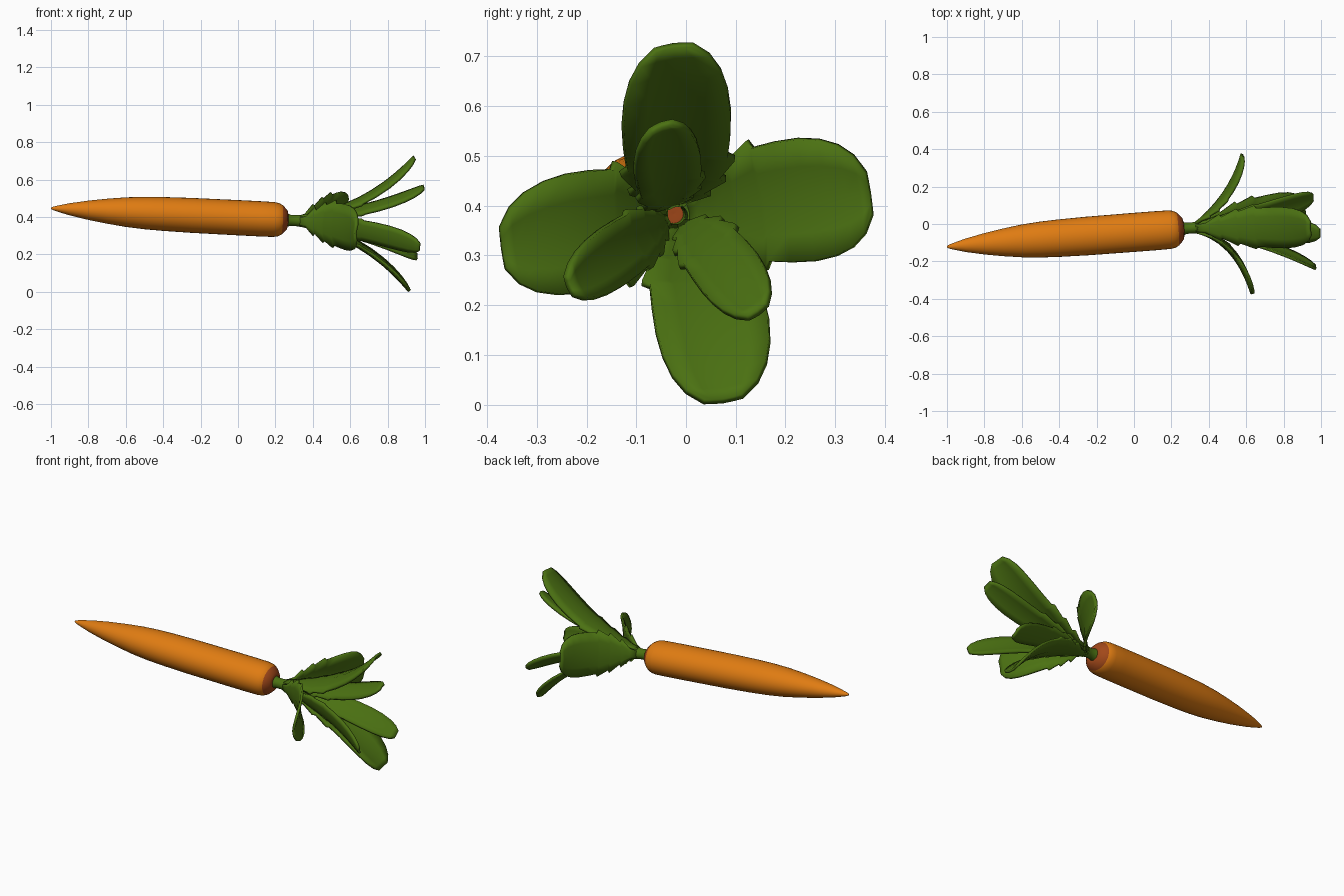
import bpy, math
from mathutils import Vector

if "Cube" in bpy.data.objects:
    bpy.data.objects.remove(bpy.data.objects["Cube"])


def material(name, rgb):
    m = bpy.data.materials.new(name)
    m.diffuse_color = (*rgb, 1)
    m.use_nodes = True
    m.node_tree.nodes["Principled BSDF"].inputs["Base Color"].default_value = m.diffuse_color
    return m


ORANGE = material("carrot orange", (0.74, 0.20, 0.006))
CROWN = material("dark crown orange", (0.36, 0.065, 0.01))
GREEN = material("leaf green", (0.07, 0.165, 0.006))


def make_object(name, verts, faces, mats, angle):
    mesh = bpy.data.meshes.new(name)
    mesh.from_pydata(verts, [], faces)
    mesh.validate()
    ob = bpy.data.objects.new(name, mesh)
    bpy.context.collection.objects.link(ob)
    for m in mats:
        mesh.materials.append(m)
    bpy.ops.object.select_all(action='DESELECT')
    ob.select_set(True)
    bpy.context.view_layer.objects.active = ob
    bpy.ops.object.shade_smooth_by_angle(angle=math.radians(angle))
    return ob


# The root's straight, slightly tilted axis
TIP, TOP = Vector((-1, -0.122, 0.447)), Vector((0.27, -0.024, 0.383))
AXIS = (TOP - TIP).normalized()


def centre(x):
    return TIP.lerp(TOP, (x + 1) / 1.27)


def lathe(profile, sides, sy=1.0, sz=1.0):
    """Rings around the axis from (x, radius) pairs."""
    verts, faces = [], []
    for x, r in profile:
        for i in range(sides):
            a = 2 * math.pi * i / sides
            dy, dz = r * sy * math.cos(a), r * sz * math.sin(a)
            dx = -(AXIS.y * dy + AXIS.z * dz) / AXIS.x
            verts.append(centre(x) + Vector((dx, dy, dz)))
    for k in range(len(profile) - 1):
        for i in range(sides):
            j = (i + 1) % sides
            faces.append((k * sides + i, k * sides + j,
                          (k + 1) * sides + j, (k + 1) * sides + i))
    return verts, [f[::-1] for f in faces]


# Carrot root, with the crown end in a darker colour
SIDES = 32
root = [(-1, 0.004), (-0.985, 0.011), (-0.95, 0.021), (-0.9, 0.034),
        (-0.8, 0.054), (-0.7, 0.070), (-0.6, 0.083), (-0.5, 0.091),
        (-0.4, 0.095), (-0.25, 0.098), (0, 0.099), (0.12, 0.099),
        (0.19, 0.098), (0.215, 0.094), (0.234, 0.084), (0.245, 0.074),
        (0.262, 0.055), (0.267, 0.035), (0.264, 0.001)]
verts, faces = lathe(root, SIDES, 1.05, 0.95)
faces.append(tuple(range(SIDES)))
faces.append(tuple(range(len(verts) - SIDES, len(verts)))[::-1])
carrot = make_object("carrot_root", verts, faces, [ORANGE, CROWN], 50)
for p in carrot.data.polygons:
    if (p.center - TIP).dot(AXIS) > (0.238 + 1) / AXIS.x:
        p.material_index = 1

# Hollow stem collar
stem = [(0.262, 0.036), (0.28, 0.030), (0.31, 0.029), (0.345, 0.034),
        (0.345, 0.022), (0.31, 0.019), (0.265, 0.019)]
make_object("stem", *lathe(stem, 16), [GREEN], 50)

# Toothed leaf outline: (fraction of length, fraction of half width)
OUTLINE = [(0, 0.16), (0.08, 0.25), (0.18, 0.65), (0.2, 0.52), (0.32, 0.92),
           (0.34, 0.80), (0.47, 1.08), (0.49, 0.95), (0.6, 1.0), (0.72, 1.02),
           (0.82, 0.97), (0.9, 0.85), (0.96, 0.65), (1, 0.35)]
COLS = (-1, -0.55, 0, 0.55, 1)


def leaf(name, mid, tip, half):
    mid, tip = Vector(mid), Vector(tip)
    hub = centre(0.33)
    out = tip - hub
    out = (out - AXIS * out.dot(AXIS)).normalized()
    base = hub + out * 0.024
    side = AXIS.cross(out)
    ctrl = 2 * mid - (base + tip) / 2
    verts, faces = [], []
    for t, w in OUTLINE:
        p = base * (1 - t) ** 2 + ctrl * 2 * t * (1 - t) + tip * t * t
        tangent = ((ctrl - base) * (1 - t) + (tip - ctrl) * t).normalized()
        inward = side.cross(tangent)
        if inward.dot(out) > 0:
            inward = -inward
        for u in COLS:
            cup = 0.16 * half * w * abs(u) ** 1.5
            verts.append(p + side * (u * w * half) + inward * cup)
    n = len(COLS)
    for k in range(len(OUTLINE) - 1):
        for i in range(n - 1):
            a = k * n + i
            faces.append((a, a + 1, a + n + 1, a + n))
    ob = make_object(name, verts, faces, [GREEN], 50)
    mod = ob.modifiers.new("thickness", 'SOLIDIFY')
    mod.thickness = 0.014
    mod.offset = 0


# Four broad outer leaves
leaf("leaf_upper", (0.66, -0.02, 0.505), (0.94, -0.025, 0.722), 0.108)
leaf("leaf_back", (0.48, 0.165, 0.405), (0.575, 0.37, 0.425), 0.122)
leaf("leaf_front", (0.51, -0.15, 0.36), (0.628, -0.37, 0.315), 0.118)
leaf("leaf_lower", (0.65, 0.035, 0.235), (0.912, 0.075, 0.007), 0.112)

# Three narrow inner leaves
leaf("inner_leaf_upper", (0.68, -0.035, 0.452), (0.993, -0.05, 0.562), 0.068)
leaf("inner_leaf_back", (0.66, 0.055, 0.305), (0.955, 0.145, 0.185), 0.066)
leaf("inner_leaf_front", (0.67, -0.11, 0.325), (0.97, -0.235, 0.238), 0.060)
